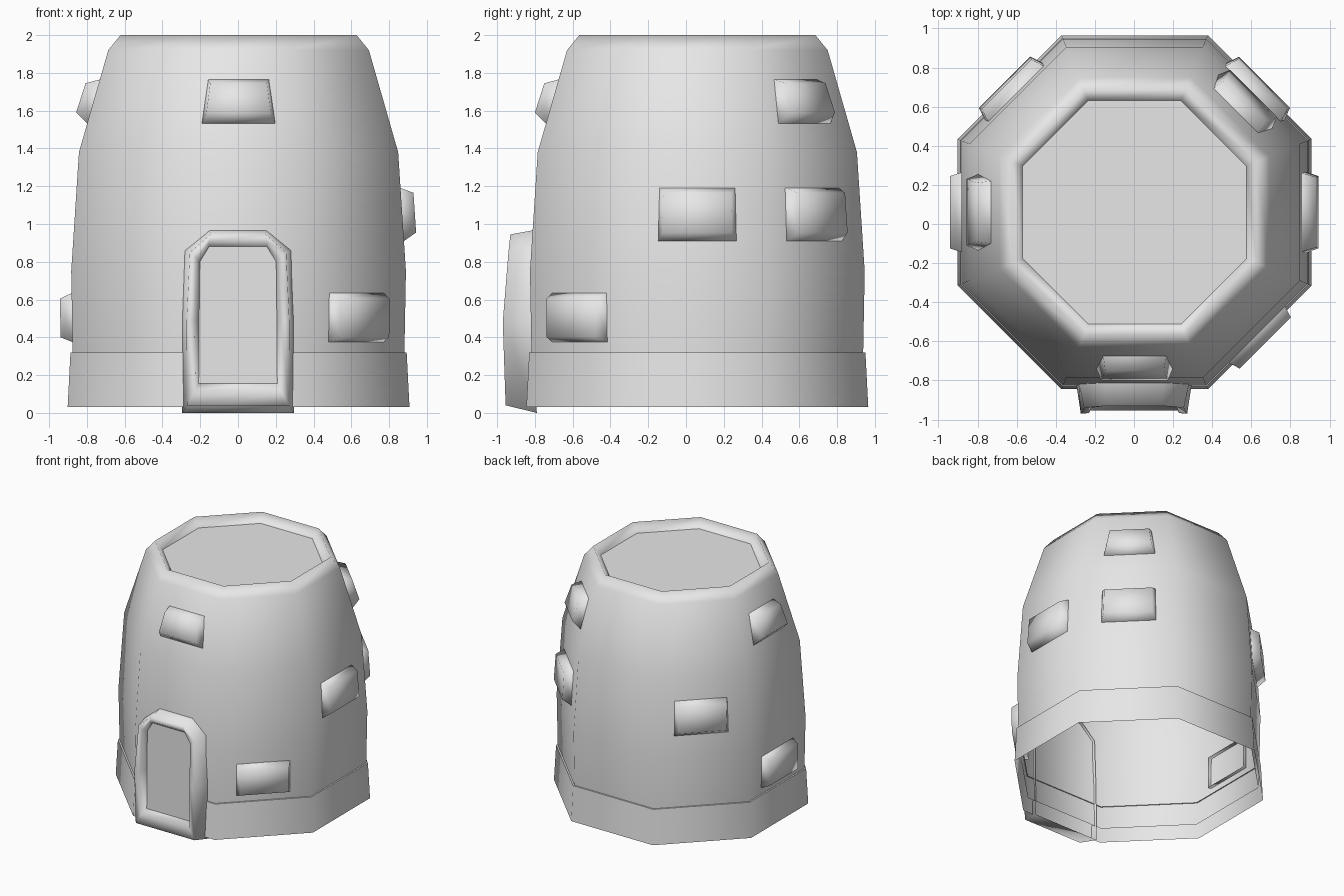
import bpy, bmesh
from math import cos, sin, pi, radians
from mathutils import Vector

cube = bpy.data.objects.get("Cube")
if cube:
    bpy.data.objects.remove(cube)

CENTRE = Vector((0.003, 0.06, 0))

stone = bpy.data.materials.new("pale_grey")
stone.use_nodes = True
grey = (0.8, 0.8, 0.8, 1)
stone.diffuse_color = grey
stone.node_tree.nodes["Principled BSDF"].inputs["Base Color"].default_value = grey


def loft(name, rings, cap=False, flat_end=False):
    """Join matching rings of points with quads; the end cap or last band may be flat shaded."""
    bm = bmesh.new()
    loops = [[bm.verts.new(p) for p in ring] for ring in rings]
    n = len(loops[0])
    for i, (a, b) in enumerate(zip(loops, loops[1:])):
        for j in range(n):
            k = (j + 1) % n
            face = bm.faces.new((a[j], a[k], b[k], b[j]))
            face.smooth = not (flat_end and not cap and i == len(loops) - 2)
    if cap:
        bm.faces.new(loops[-1]).smooth = not flat_end
    mesh = bpy.data.meshes.new(name)
    bm.to_mesh(mesh)
    bm.free()
    mesh.materials.append(stone)
    obj = bpy.data.objects.new(name, mesh)
    bpy.context.scene.collection.objects.link(obj)
    return obj


def octagon(apothem, z):
    r = apothem / cos(pi / 8)
    return [CENTRE + Vector((r * cos(a), r * sin(a), z))
            for a in (pi / 8 + k * pi / 4 for k in range(8))]


# Hollow tapering wall with a rolled rim
wall = [(0.87, 0.13), (0.878, 0.32), (0.886, 0.75), (0.845, 1.38),
        (0.69, 1.92), (0.625, 2.0), (0.572, 1.93)]
loft("tower_wall", [octagon(*p) for p in wall])
loft("roof_floor", [octagon(*wall[-1])], cap=True, flat_end=True)

# Footing band around the base
loft("base_skirt", [octagon(*p) for p in [(0.905, 0.03), (0.89, 0.32), (0.87, 0.32)]],
     flat_end=True)


# Protruding stones: rows of (distance, z, half width) for back and front edges
def stone_block(name, degrees, back, front):
    a = radians(degrees)
    out, side = Vector((cos(a), sin(a), 0)), Vector((-sin(a), cos(a), 0))

    def ring(edges, sink=0):
        low, high = edges
        return [CENTRE + out * (d - sink) + side * (s * w) + Vector((0, 0, z))
                for (d, z, w), s in ((low, -1), (low, 1), (high, 1), (high, -1))]

    loft(name, [ring(back, 0.03), ring(back), ring(front)], cap=True)


upper = ([(0.80, 1.53, 0.195), (0.735, 1.765, 0.16)],
         [(0.86, 1.59, 0.17), (0.81, 1.745, 0.15)])
middle = ([(0.876, 0.91, 0.207), (0.86, 1.19, 0.2)],
          [(0.94, 0.955, 0.185), (0.926, 1.165, 0.18)])
lower = ([(0.88, 0.375, 0.205), (0.882, 0.635, 0.205)],
         [(0.943, 0.40, 0.185), (0.945, 0.605, 0.185)])

for name, degrees, row in [
        ("front_upper_stone", -90, upper),
        ("front_left_lower_stone", -45, lower),
        ("left_middle_stone", 0, middle),
        ("back_left_middle_stone", 45, middle),
        ("back_left_upper_stone", 45, upper),
        ("back_right_middle_stone", 135, middle),
        ("right_upper_stone", 180, upper),
        ("right_lower_stone", 180, lower)]:
    stone_block(name, degrees, *row)


# Arched doorway: half outlines from bottom to top, mirrored
def arch(half):
    right = [Vector(p) for p in half]
    return right + [Vector((-p.x, p.y, p.z)) for p in reversed(right)]


outer_back = [(0.297, -0.79, 0), (0.298, -0.80, 0.48), (0.285, -0.80, 0.86), (0.15, -0.79, 0.97)]
outer_front = [(0.27, -0.955, 0.04), (0.272, -0.97, 0.48), (0.255, -0.94, 0.85), (0.145, -0.93, 0.945)]
inner_front = [(0.225, -0.955, 0.12), (0.23, -0.967, 0.48), (0.22, -0.94, 0.82), (0.155, -0.93, 0.905)]
panel = [(0.208, -0.9, 0.155), (0.206, -0.9, 0.48), (0.202, -0.9, 0.8), (0.153, -0.9, 0.88)]
loft("door_frame", [arch(p) for p in (outer_back, outer_front, inner_front, panel)])
loft("door_panel", [arch(panel)], cap=True, flat_end=True)
